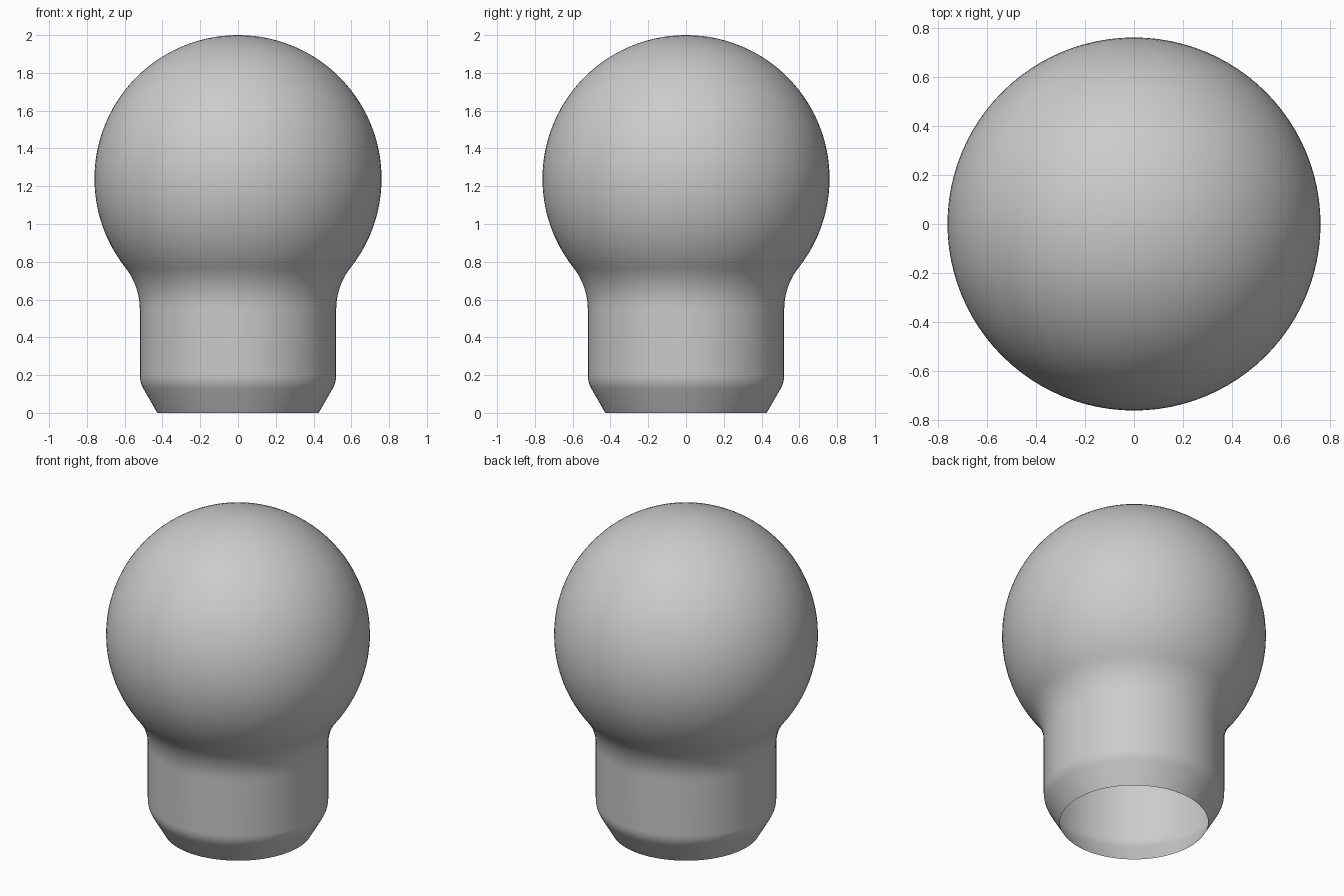
import bpy
import bmesh
from math import cos, sin, pi, radians, atan2, hypot

cube = bpy.data.objects.get("Cube")
if cube:
    bpy.data.objects.remove(cube, do_unlink=True)

BALL_R, BALL_Z = 0.76, 1.24
NECK_R = 0.52
SEGMENTS = 96


def arc(cx, cz, r, start, end, steps):
    """Points (radius, height) along an arc, angles in radians."""
    return [(cx + r * cos(start + (end - start) * i / steps),
             cz + r * sin(start + (end - start) * i / steps))
            for i in range(steps + 1)]


# Concave fillet that is tangent to both the ball and the neck
fillet_z = 0.55
drop = BALL_Z - fillet_z
fillet_r = (NECK_R**2 + drop**2 - BALL_R**2) / (2 * (BALL_R - NECK_R))
fillet_x = NECK_R + fillet_r
join = atan2(-drop, fillet_x)

# Half profile from the open rim up to the crown
round_r, round_z = 0.145, 0.2
profile = [(0.427, 0.0)]
profile += arc(NECK_R - round_r, round_z, round_r, radians(-30), 0, 6)
profile += arc(fillet_x, fillet_z, fillet_r, pi, join + pi, 10)
profile += arc(0, BALL_Z, BALL_R, join, pi / 2, 40)[1:-1]
profile.append((0.0, BALL_Z + BALL_R))

# Revolve the profile into an open shell
bm = bmesh.new()
verts = [bm.verts.new((x, 0, z)) for x, z in profile]
edges = [bm.edges.new(pair) for pair in zip(verts, verts[1:])]
bmesh.ops.spin(bm, geom=verts + edges, cent=(0, 0, 0), axis=(0, 0, 1),
               angle=2 * pi, steps=SEGMENTS, use_duplicate=False)
bmesh.ops.remove_doubles(bm, verts=bm.verts[:], dist=0.0005)
bmesh.ops.recalc_face_normals(bm, faces=bm.faces[:])
top = max(bm.faces, key=lambda f: f.calc_center_median().z)
if top.normal.z < 0:
    bmesh.ops.reverse_faces(bm, faces=bm.faces[:])

mesh = bpy.data.meshes.new("ball_knob")
bm.to_mesh(mesh)
bm.free()
knob = bpy.data.objects.new("ball_knob", mesh)
bpy.context.collection.objects.link(knob)

# Plain grey finish
grey = bpy.data.materials.new("light_grey")
grey.use_nodes = True
colour = (0.6, 0.6, 0.6, 1)
grey.diffuse_color = colour
grey.node_tree.nodes["Principled BSDF"].inputs["Base Color"].default_value = colour
mesh.materials.append(grey)

bpy.ops.object.select_all(action='DESELECT')
knob.select_set(True)
bpy.context.view_layer.objects.active = knob
bpy.ops.object.shade_smooth_by_angle(angle=radians(40))
